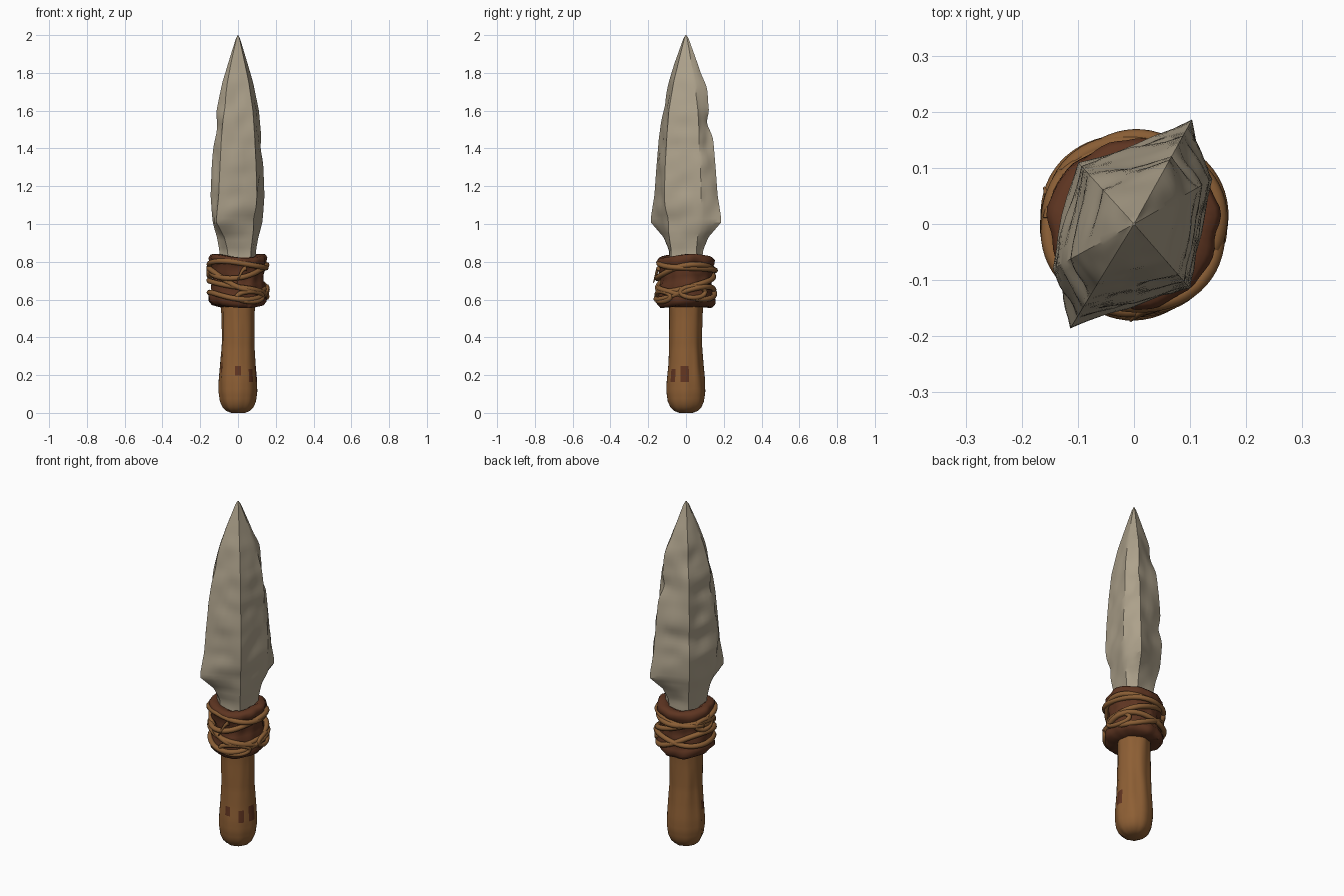
import bpy, bmesh, math
from mathutils import Vector, noise

cube = bpy.data.objects.get("Cube")
if cube:
    bpy.data.objects.remove(cube)


def material(name, rgb):
    m = bpy.data.materials.new(name)
    m.use_nodes = True
    m.diffuse_color = (*rgb, 1)
    m.node_tree.nodes["Principled BSDF"].inputs["Base Color"].default_value = (*rgb, 1)
    return m


stone = material("pale stone", (0.42, 0.36, 0.26))
wood = material("brown wood", (0.27, 0.115, 0.035))
bare = material("dark red wood", (0.12, 0.035, 0.015))
leather = material("dark leather", (0.11, 0.035, 0.015))
cord = material("tan cord", (0.25, 0.11, 0.035))


def loft(name, rings, mats, angle):
    """Skin a stack of equal rings and close both ends."""
    bm = bmesh.new()
    rows = [[bm.verts.new(p) for p in ring] for ring in rings]
    n = len(rows[0])
    for a, b in zip(rows, rows[1:]):
        for i in range(n):
            j = (i + 1) % n
            bm.faces.new((a[i], a[j], b[j], b[i]))
    bm.faces.new(rows[0][::-1])
    bm.faces.new(rows[-1])
    me = bpy.data.meshes.new(name)
    bm.to_mesh(me)
    bm.free()
    return finish(name, me, mats, angle)


def finish(name, data, mats, angle):
    ob = bpy.data.objects.new(name, data)
    bpy.context.collection.objects.link(ob)
    for m in mats:
        data.materials.append(m)
    if ob.type == 'MESH':
        bpy.ops.object.select_all(action='DESELECT')
        bpy.context.view_layer.objects.active = ob
        ob.select_set(True)
        bpy.ops.object.shade_smooth_by_angle(angle=math.radians(angle))
    return ob


def sample(profile, z):
    """Interpolate the columns of a profile at height z."""
    for lo, hi in zip(profile, profile[1:]):
        if z <= hi[0]:
            t = (z - lo[0]) / (hi[0] - lo[0])
            return [a + (b - a) * t for a, b in zip(lo[1:], hi[1:])]
    return profile[-1][1:]


def steps(lo, hi, n):
    return [lo + (hi - lo) * i / n for i in range(n + 1)]


# Stone blade: skewed hexagon with two barbed edges (height, body, barb scales)
CORNERS = [(0.14, 0.08), (0.10, 0.18), (-0.10, 0.11),
           (-0.145, -0.08), (-0.11, -0.18), (0.10, -0.115)]
BLADE = [(0.74, 0.68, 0.46), (0.86, 0.68, 0.5), (0.93, 0.77, 0.66), (0.98, 0.87, 0.9),
         (1.01, 0.92, 1.04), (1.05, 0.95, 1.02), (1.15, 1.0, 0.93), (1.3, 0.96, 0.87),
         (1.45, 0.89, 0.8), (1.6, 0.79, 0.69), (1.75, 0.57, 0.51), (1.85, 0.36, 0.34),
         (1.93, 0.19, 0.18), (1.98, 0.08, 0.08), (2.0, 0.015, 0.015)]
# Chips: (corner, height, reach, depth)
CHIPS = [(1, 1.535, 0.05, 0.16), (1, 1.72, 0.06, -0.12), (0, 1.4, 0.05, 0.06),
         (4, 1.62, 0.05, 0.06), (3, 1.5, 0.07, 0.1), (2, 1.25, 0.05, 0.1),
         (5, 1.02, 0.05, 0.12), (2, 1.68, 0.06, 0.14)]


def blade_ring(z):
    body, barb = sample(BLADE, z)
    corners = []
    for c, (x, y) in enumerate(CORNERS):
        s = barb if c in (1, 4) else body
        for corner, height, reach, depth in CHIPS:
            if corner == c:
                s *= 1 - depth * math.exp(-((z - height) / reach) ** 2)
        corners.append(Vector((x * s, y * s, z)))
    ring = []
    for c in range(6):
        for k in range(6):
            p = corners[c].lerp(corners[(c + 1) % 6], k / 6)
            dent = noise.noise(p * 11) * 0.014 * math.sin(math.pi * k / 6) * body
            ring.append(p + Vector((p.x, p.y, 0)).normalized() * dent)
    return ring


heights = steps(0.74, 1.93, 62) + [1.95, 1.965, 1.98, 1.99, 2.0]
loft("stone_blade", [blade_ring(z) for z in heights], [stone], 28)

# Wooden handle: whittled faces, rounded butt, worn patches
HANDLE = [(0, 0.035), (0.01, 0.06), (0.03, 0.08), (0.06, 0.093), (0.11, 0.1), (0.17, 0.099),
          (0.25, 0.092), (0.35, 0.086), (0.5, 0.086), (0.62, 0.09), (0.78, 0.09)]
SIDES = 40


def handle_ring(z):
    r = sample(HANDLE, z)[0]
    ring = []
    for i in range(SIDES):
        a = math.tau * i / SIDES
        q = r * (1 + 0.022 * math.cos(8 * a + 2 * z)) \
            + 0.005 * noise.noise((3 * math.cos(a), 3 * math.sin(a), 4 * z))
        ring.append((q * math.cos(a), q * math.sin(a), z))
    return ring


handle = loft("wooden_handle",
              [handle_ring(z) for z in [0, 0.01, 0.03, 0.045] + steps(0.06, 0.78, 42)],
              [wood, bare], 50)
PATCHES = [(-8, 0.21, 14, 0.04), (-90, 0.225, 7, 0.02), (-45, 0.2, 6, 0.03), (200, 0.24, 7, 0.03)]
for f in handle.data.polygons:
    angle = math.degrees(math.atan2(f.center.y, f.center.x))
    for a, z, wide, tall in PATCHES:
        off = (angle - a + 180) % 360 - 180
        if abs(off) < wide and abs(f.center.z - z) < tall:
            f.material_index = 1

# Leather binding: wrinkled sleeve between two thick rolled rims
WRAP = [(0.56, 0.088), (0.565, 0.135), (0.585, 0.152), (0.615, 0.153), (0.635, 0.14), (0.66, 0.146),
        (0.69, 0.135), (0.72, 0.131), (0.75, 0.142), (0.775, 0.138), (0.79, 0.15), (0.815, 0.152),
        (0.83, 0.14), (0.832, 0.11), (0.8, 0.06)]
wrap = []
for z, r in WRAP:
    ring = []
    for i in range(64):
        a = math.tau * i / 64
        d = Vector((math.cos(a), math.sin(a), 0))
        q = r + 0.011 * noise.noise(d * 3 + Vector((0, 0, z * 16)))
        ring.append(d * q + Vector((0, 0, z + 0.01 * math.sin(2 * a + 1) * (r > 0.1))))
    wrap.append(ring)
loft("leather_binding", wrap, [leather], 60)


def rope(name, points, thick, cyclic, taper=False):
    cu = bpy.data.curves.new(name, 'CURVE')
    cu.dimensions = '3D'
    cu.bevel_depth = thick
    cu.bevel_resolution = 2
    cu.use_fill_caps = True
    sp = cu.splines.new('POLY')
    sp.points.add(len(points) - 1)
    sp.use_cyclic_u = cyclic
    sp.use_smooth = True
    for i, (p, q) in enumerate(zip(sp.points, points)):
        p.co = (*q, 1)
        if taper:
            p.radius = 1 - 0.8 * i / (len(points) - 1)
    return finish(name, cu, [cord], 60)


def around(deg, r, z):
    a = math.radians(deg)
    return (r * math.cos(a), r * math.sin(a), z)


# Cord loops: (height, tilt, tilt phase, wave, wave phase, radius)
LOOPS = [(0.775, 0.022, 200, 0.008, 0, 0.149), (0.75, 0.03, 40, 0.012, 90, 0.148),
         (0.635, 0.025, 10, 0.014, 30, 0.152), (0.655, 0.045, 250, 0.012, 160, 0.148),
         (0.705, 0.06, 300, 0.01, 60, 0.147)]
for n, (z, tilt, ph, wave, wph, r) in enumerate(LOOPS):
    pts = []
    for d in range(0, 360, 5):
        h = z + tilt * math.sin(math.radians(d + ph)) + wave * math.sin(math.radians(2 * d + wph))
        pts.append(around(d, r + 0.006 * math.sin(math.radians(3 * d + ph)), h))
    rope(f"cord_loop_{n + 1}", pts, 0.0145, True)

# Slack eyelets of cord lying on the binding: (direction, height, half width, half height)
for n, (d, z, w, h) in enumerate([(-62, 0.615, 30, 0.027), (165, 0.75, 20, 0.03), (15, 0.64, 26, 0.03)]):
    pts = [around(d + w * math.cos(t), 0.154, z + h * math.sin(t))
           for t in steps(0, math.tau * 35 / 36, 35)]
    rope(f"cord_eyelet_{n + 1}", pts, 0.0125, True)

# Loose cord ends
for n, (d, z, drop) in enumerate([(-92, 0.765, -0.075), (158, 0.79, -0.05)]):
    pts = [around(d + 18 * (1 - t), 0.15 + 0.022 * t * t, z + drop * t * t) for t in steps(0, 1, 8)]
    rope(f"cord_end_{n + 1}", pts, 0.013, False, True)
